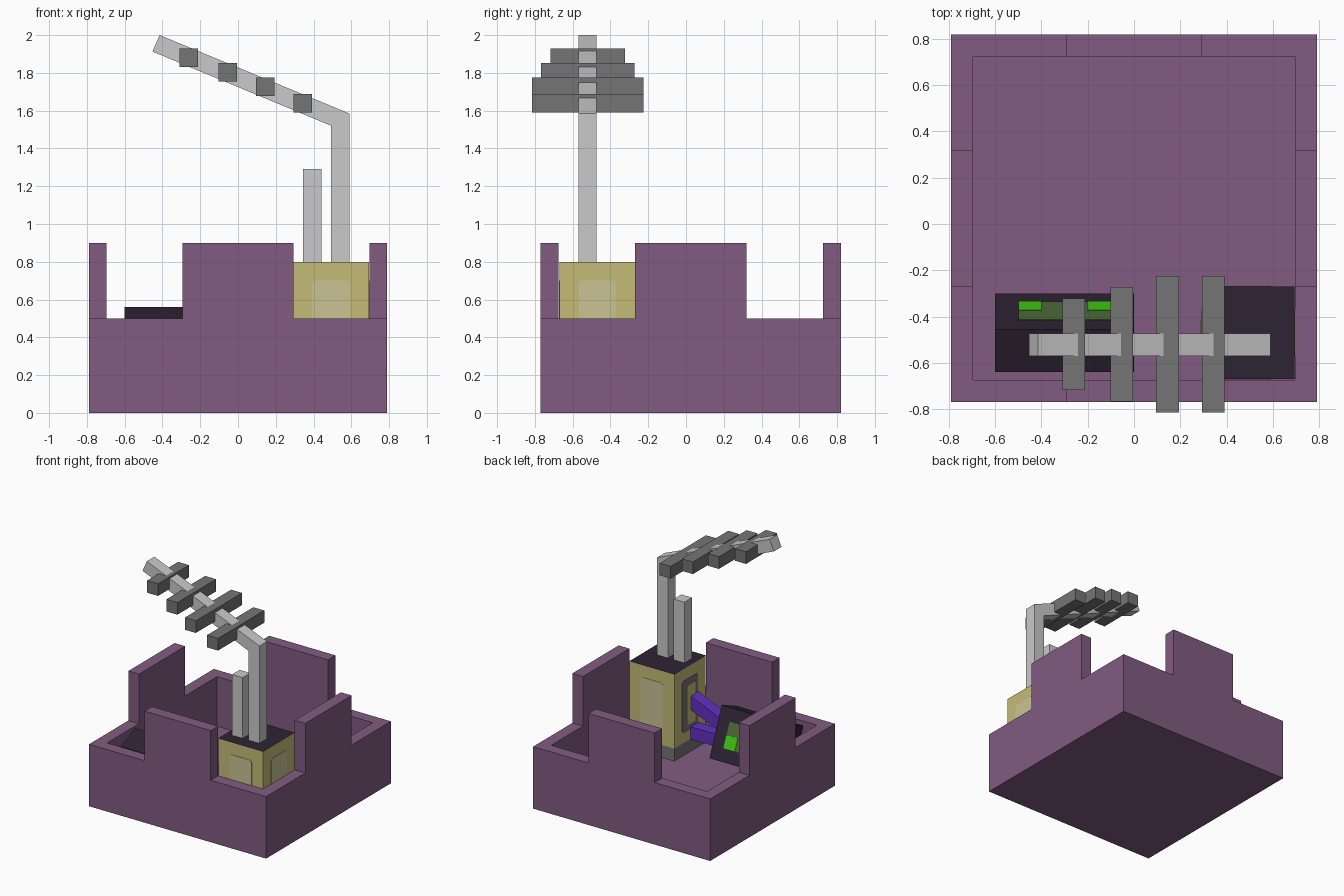
import bpy, bmesh
from math import radians, tan
from mathutils import Vector

if "Cube" in bpy.data.objects:
    bpy.data.objects.remove(bpy.data.objects["Cube"], do_unlink=True)


def material(name, r, g, b):
    """Flat material from display values 0-255, stored as linear."""
    def lin(c):
        c /= 255
        return c / 12.92 if c < 0.04045 else ((c + 0.055) / 1.055) ** 2.4
    col = (lin(r), lin(g), lin(b), 1)
    m = bpy.data.materials.new(name)
    m.use_nodes = True
    m.diffuse_color = col
    m.node_tree.nodes["Principled BSDF"].inputs["Base Color"].default_value = col
    return m


PURPLE = material("dusty purple", 129, 92, 129)
YELLOW = material("straw yellow", 197, 187, 119)
PALE = material("pale straw", 202, 196, 149)
DARK = material("near black plum", 46, 35, 52)
LIGHT = material("light grey", 202, 202, 202)
GREY = material("mid grey", 117, 117, 117)
VIOLET = material("vivid violet", 98, 48, 195)
GREEN = material("bright green", 64, 200, 18)
MOSS = material("moss green", 78, 108, 58)


def prism(name, axis, profile, lo, hi, mat):
    """Extrude a 2D profile (the other two axes, in order) along an axis."""
    bm = bmesh.new()

    def point(p, d):
        co = list(p)
        co.insert("xyz".index(axis), d)
        return bm.verts.new(co)
    face = bm.faces.new([point(p, lo) for p in profile])
    ext = bmesh.ops.extrude_face_region(bm, geom=[face])
    shift = Vector([hi - lo if a == axis else 0 for a in "xyz"])
    bmesh.ops.translate(bm, vec=shift,
                        verts=[v for v in ext["geom"] if isinstance(v, bmesh.types.BMVert)])
    bmesh.ops.recalc_face_normals(bm, faces=bm.faces)
    mesh = bpy.data.meshes.new(name)
    bm.to_mesh(mesh)
    bm.free()
    mesh.materials.append(mat)
    ob = bpy.data.objects.new(name, mesh)
    bpy.context.collection.objects.link(ob)
    return ob


def rect(a0, a1, b0, b1):
    return [(a0, b0), (a1, b0), (a1, b1), (a0, b1)]


def clipped(a0, a1, b0, b1, c=0.015):
    """Rectangle with clipped corners."""
    return [(a0 + c, b0), (a1 - c, b0), (a1, b0 + c), (a1, b1 - c),
            (a1 - c, b1), (a0 + c, b1), (a0, b1 - c), (a0, b0 + c)]


# Open crate: floor and four walls, each with a raised middle
X, Y0, Y1, T = 0.79, -0.77, 0.82, 0.095
RIM, TOP, FLOOR = 0.5, 0.9, 0.1


def stepped(a0, a1, s0, s1):
    return [(a0, 0), (a1, 0), (a1, RIM), (s1, RIM), (s1, TOP),
            (s0, TOP), (s0, RIM), (a0, RIM)]


prism("crate_floor", "z", rect(T - X, X - T, Y0 + T, Y1 - T), 0, FLOOR, PURPLE)
for name, y in (("front", Y0), ("back", Y1 - T)):
    prism("crate_wall_" + name, "y", stepped(-X, X, -0.295, 0.295), y, y + T, PURPLE)
for name, x in (("right", -X), ("left", X - T)):
    prism("crate_wall_" + name, "x", stepped(Y0 + T, Y1 - T, -0.27, 0.32), x, x + T, PURPLE)

# Machine cabinet with a grey plinth and a dark top
BX0, BX1, BY0, BY1 = 0.293, 0.693, -0.67, -0.27
prism("cabinet_plinth", "z", rect(BX0, BX1, BY0, BY1), FLOOR, 0.2, GREY)
cabinet = prism("cabinet_body", "z", rect(BX0, BX1, BY0, BY1), 0.2, 0.8, YELLOW)
cabinet.data.materials.append(DARK)
for f in cabinet.data.polygons:
    if f.normal.z > 0.5:
        f.material_index = 1

# Cabinet panels as thin plates
P = 0.003
side = clipped(-0.57, -0.37, 0.28, 0.7)
face = clipped(0.393, 0.593, 0.28, 0.7)
prism("panel_front", "y", face, BY0 - P, BY0, PALE)
prism("panel_back", "y", face, BY1, BY1 + P, PALE)
prism("panel_left", "x", side, BX1, BX1 + P, PALE)
prism("panel_inner_frame", "x", side, BX0 - P, BX0, GREY)
prism("panel_inner_centre", "x", rect(-0.53, -0.42, 0.33, 0.65), BX0 - 2 * P, BX0 - P, YELLOW)

# Mast with slanted boom, and a short post
M0, M1 = -0.57, -0.473
mast = [(0.493, 0.8), (0.59, 0.8), (0.59, 1.585), (-0.415, 2.0), (-0.453, 1.913), (0.493, 1.52)]
prism("antenna_mast", "y", mast, M0, M1, LIGHT)
prism("short_post", "z", rect(0.345, 0.441, M0, M1), 0.8, 1.29, LIGHT)

# Antenna crossbars
for i, (x, z, half) in enumerate([(-0.26, 1.88, 0.197), (-0.053, 1.803, 0.247),
                                  (0.145, 1.727, 0.295), (0.343, 1.638, 0.295)]):
    prism(f"crossbar_{i + 1}", "y", rect(x - 0.049, x + 0.049, z - 0.049, z + 0.049),
          -0.52 - half, -0.52 + half, GREY)

# Violet cables between the cabinet and the monitor
drop = 0.31 * tan(radians(22.5))
prism("upper_cable", "y", [(BX0, 0.44), (BX0, 0.55), (BX0 - 0.31, 0.55 - drop),
                           (BX0 - 0.31, 0.44 - drop)], M0, M1, VIOLET)
prism("lower_cable", "y", rect(-0.02, BX0, 0.2, 0.3), M0, M1, VIOLET)

# Monitor leaning back, resting on its rear lower edge
low, high = Vector((-0.3, 0.19)), Vector((-0.455, 0.56))
up = (high - low) / 4
depth = Vector((-0.185, -0.077))
prism("monitor", "x", [low, high, high + depth, low + depth], -0.6, 0.0, DARK)

# Screen plates: a wide moss field with bright cells on its lower row
out = -depth.normalized() * P


def screen(name, x0, x1, r0, r1, layer, mat):
    a, b = low + up * r0, low + up * r1
    o = out * layer
    prism(name, "x", [a, b, b + o, a + o], x0, x1, mat)


screen("screen", -0.5, -0.1, 1, 3, 1, MOSS)
for name, x in (("right", -0.5), ("left", -0.2)):
    screen("screen_light_" + name, x, x + 0.1, 1, 2, 2, GREEN)
